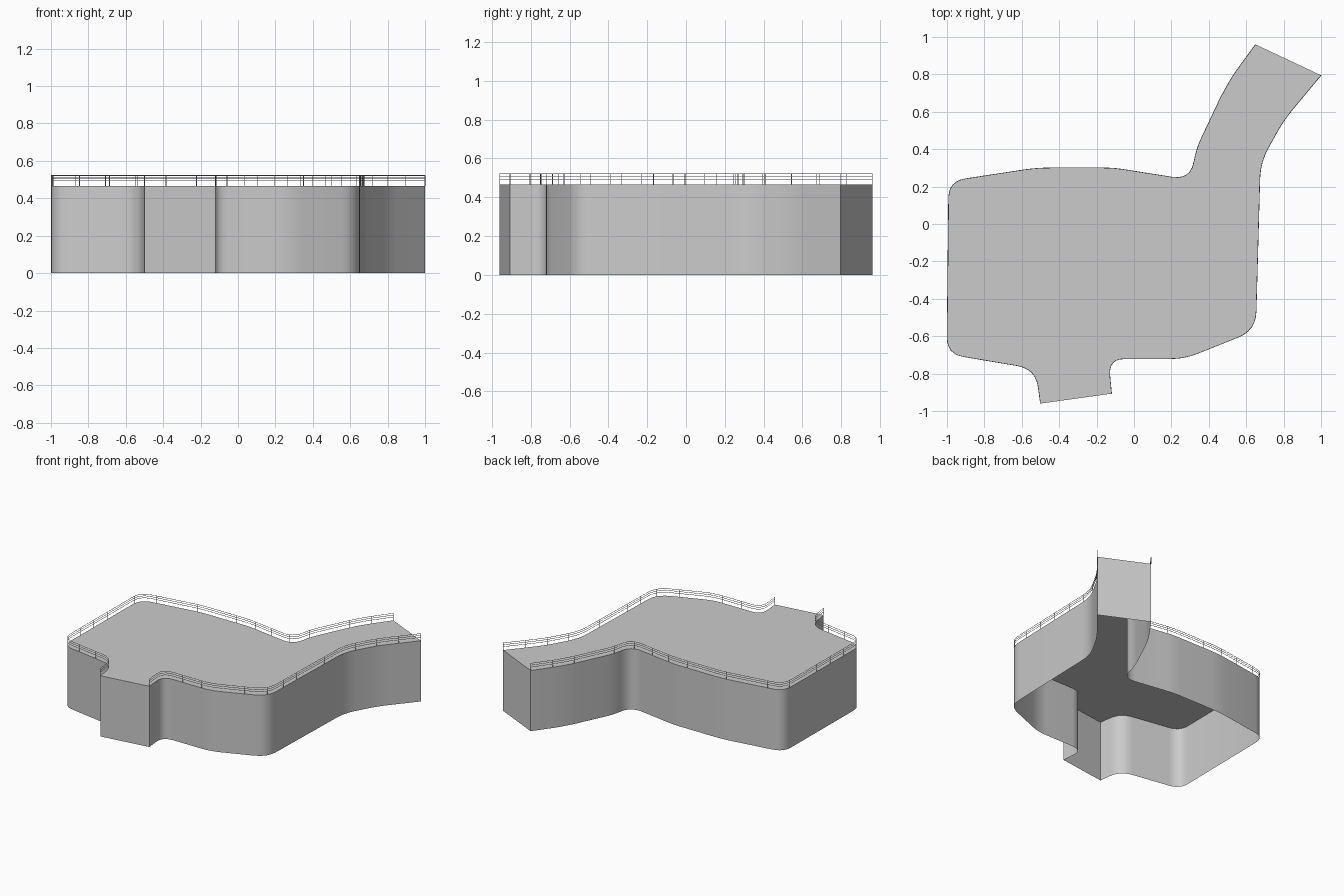
import bpy, bmesh, math
from mathutils import Vector

if "Cube" in bpy.data.objects:
    bpy.data.objects.remove(bpy.data.objects["Cube"])

DECK = 0.467
RAILS = (0.493, 0.508, 0.522)

# Outline corners: x, y, distance cut back for rounding
left = [(0.65, 0.96, 0), (0.501, 0.757, 0.12), (0.335, 0.405, 0.06),
        (0.302, 0.235, 0.1), (-0.11, 0.30, 0.06), (-0.52, 0.30, 0.08),
        (-0.99, 0.228, 0.09), (-1.0, -0.694, 0.09), (-0.525, -0.774, 0.1),
        (-0.50, -0.96, 0)]
right = [(-0.12, -0.907, 0), (-0.138, -0.72, 0.09), (0.27, -0.72, 0.08),
         (0.65, -0.568, 0.1), (0.675, 0.33, 0.09), (0.80, 0.555, 0.08),
         (1.0, 0.795, 0)]


def rounded(corners, steps=6):
    """Polyline with each corner replaced by a small curve."""
    pts = [Vector(c[:2]) for c in corners]
    out = [pts[0]]
    for i in range(1, len(pts) - 1):
        p, cut = pts[i], corners[i][2]
        a = p + (pts[i - 1] - p).normalized() * cut
        b = p + (pts[i + 1] - p).normalized() * cut
        for k in range(steps + 1):
            t = k / steps
            out.append(a * (1 - t) ** 2 + p * 2 * t * (1 - t) + b * t * t)
    return out + [pts[-1]]


def along(path, spacing):
    """Evenly spaced points on a polyline, ends included."""
    total = sum((b - a).length for a, b in zip(path, path[1:]))
    n = round(total / spacing)
    result, walked, k = [], 0, 0
    for a, b in zip(path, path[1:]):
        seg = (b - a).length
        while k < n and k * total / n <= walked + seg:
            result.append(a.lerp(b, (k * total / n - walked) / seg))
            k += 1
        walked += seg
    return result + [path[-1]]


def railing(name, path):
    cu = bpy.data.curves.new(name, 'CURVE')
    cu.dimensions = '3D'
    cu.bevel_depth = 0.0018
    cu.bevel_resolution = 0
    cu.use_fill_caps = True

    def spline(points):
        s = cu.splines.new('POLY')
        s.points.add(len(points) - 1)
        for sp, q in zip(s.points, points):
            sp.co = (*q, 1)

    for z in RAILS:
        spline([(p.x, p.y, z) for p in path])
    for p in along(path, 0.16):
        spline([(p.x, p.y, DECK), (p.x, p.y, RAILS[-1])])
    bpy.context.collection.objects.link(bpy.data.objects.new(name, cu))


left_path, right_path = rounded(left), rounded(right)

# Platform: flat top with skirt walls, open underneath
bm = bmesh.new()
outline = left_path + right_path
top = [bm.verts.new((p.x, p.y, DECK)) for p in outline]
low = [bm.verts.new((p.x, p.y, 0)) for p in outline]
bm.faces.new(top)
for i in range(len(top)):
    j = (i + 1) % len(top)
    bm.faces.new((top[i], low[i], low[j], top[j]))
me = bpy.data.meshes.new("platform")
bm.to_mesh(me)
bm.free()
platform = bpy.data.objects.new("platform", me)
bpy.context.collection.objects.link(platform)
bpy.context.view_layer.objects.active = platform
platform.select_set(True)
bpy.ops.object.shade_smooth_by_angle(angle=math.radians(35))

# Guard rails along both long edges, open at the two ends
railing("left_railing", left_path)
railing("right_railing", right_path)
